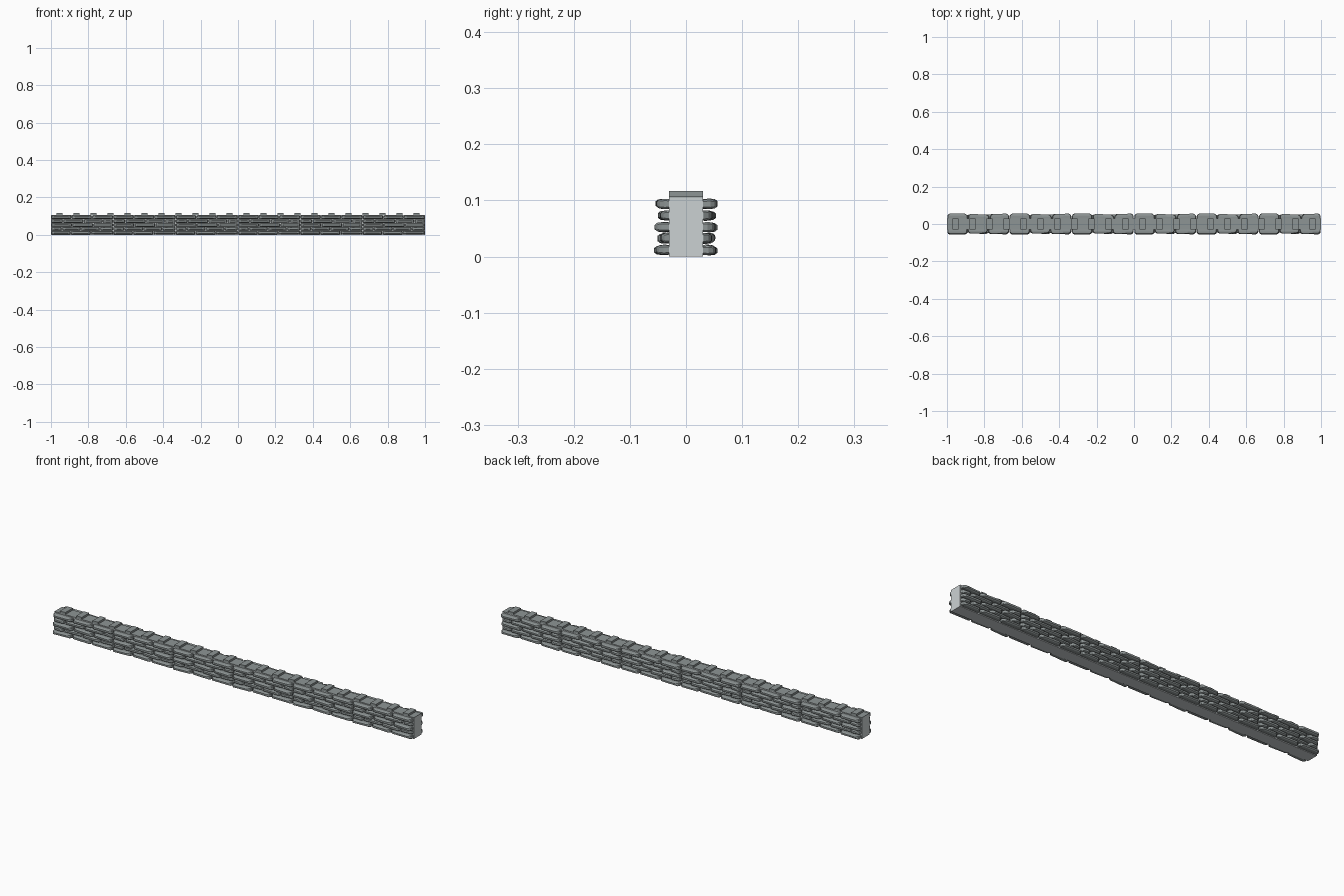
import bpy, bmesh, random

if "Cube" in bpy.data.objects:
    bpy.data.objects.remove(bpy.data.objects["Cube"])

SEG = 6
W = 2.0 / SEG
ROWS = 5
ROW_H = 0.0205
random.seed(4)


def material(name, rgb):
    m = bpy.data.materials.new(name)
    m.diffuse_color = (*rgb, 1)
    m.use_nodes = True
    m.node_tree.nodes["Principled BSDF"].inputs["Base Color"].default_value = m.diffuse_color
    return m


STONE = material("dark_stone", (0.27, 0.30, 0.30))
MORTAR = material("pale_mortar", (0.60, 0.64, 0.65))


def finish(name, bm, mat):
    bmesh.ops.recalc_face_normals(bm, faces=bm.faces[:])
    me = bpy.data.meshes.new(name)
    bm.to_mesh(me)
    bm.free()
    me.materials.append(mat)
    ob = bpy.data.objects.new(name, me)
    bpy.context.collection.objects.link(ob)
    return ob


def box(bm, x0, x1, y0, y1, z0, z1):
    vs = bmesh.ops.create_cube(bm, size=1)["verts"]
    for v in vs:
        v.co = ((x0 + x1) / 2 + v.co.x * (x1 - x0),
                (y0 + y1) / 2 + v.co.y * (y1 - y0),
                (z0 + z1) / 2 + v.co.z * (z1 - z0))


def stone(bm, x0, x1, z0, z1, side, depth):
    # Stacked chamfered rings narrowing towards the outer face
    rings = []
    c = 0.003
    skew = random.uniform(-0.003, 0.003)
    for y, ix, iz in ((0.024, 0.0, 0.001), (depth - 0.013, 0.0, 0.0),
                      (depth - 0.005, 0.005, 0.001), (depth, 0.014, 0.0045)):
        a, b, d, e = x0 + ix, x1 - ix, z0 + iz, z1 - iz
        pts = ((a + c, d), (b - c, d), (b, d + c), (b, e - c),
               (b - c, e), (a + c, e), (a, e - c), (a, d + c))
        mid, half = (x0 + x1) / 2, (x1 - x0) / 2
        k = skew if y > 0.03 else 0
        rings.append([bm.verts.new((x, side * (y + k * (x - mid) / half), z))
                      for x, z in pts])
    for r, s in zip(rings, rings[1:]):
        for i in range(8):
            j = (i + 1) % 8
            bm.faces.new((r[i], r[j], s[j], s[i]))
    bm.faces.new(rings[0])
    bm.faces.new(rings[-1])


# Solid wall core
bm = bmesh.new()
box(bm, -1, 1, -0.03, 0.03, 0, 0.105)
finish("wall_core", bm, MORTAR)

# Dark coping slab and battlement blocks along the top
bm = bmesh.new()
box(bm, -1, 1, -0.03, 0.03, 0.105, 0.107)
finish("coping", bm, STONE)
bm = bmesh.new()
for i in range(22):
    x = -1 + (i + 0.5) / 11
    box(bm, x - 0.015, x + 0.015, -0.03, 0.03, 0.106, 0.117)
finish("battlements", bm, STONE)

# One section of coursed facing stones
bm = bmesh.new()
depths = {1: (0.055, 0.051, 0.054, 0.052, 0.056),
          -1: (0.055, 0.050, 0.056, 0.050, 0.054)}
for side in (-1, 1):
    for row in range(ROWS):
        cuts = [0, 1 / 3, 2 / 3, 1] if row % 2 == 0 else [0, 0.19, 0.5, 0.81, 1]
        cuts = [c if c in (0, 1) else c + random.uniform(-0.03, 0.03) for c in cuts]
        for n, (a, b) in enumerate(zip(cuts, cuts[1:])):
            z0 = 0.003 + row * ROW_H + random.uniform(-0.001, 0.001)
            z1 = z0 + 0.0175 + random.uniform(-0.001, 0.001)
            d = depths[side][row] - (0, 0.004, 0.002, 0.005)[n]
            stone(bm, a * W + 0.002, b * W - 0.002, z0, z1, side, d)
section = finish("facing_stones_1", bm, STONE)
section.location.x = -1

# Repeat the section along the wall
for i in range(1, SEG):
    ob = bpy.data.objects.new(f"facing_stones_{i + 1}", section.data)
    ob.location.x = -1 + i * W
    bpy.context.collection.objects.link(ob)
